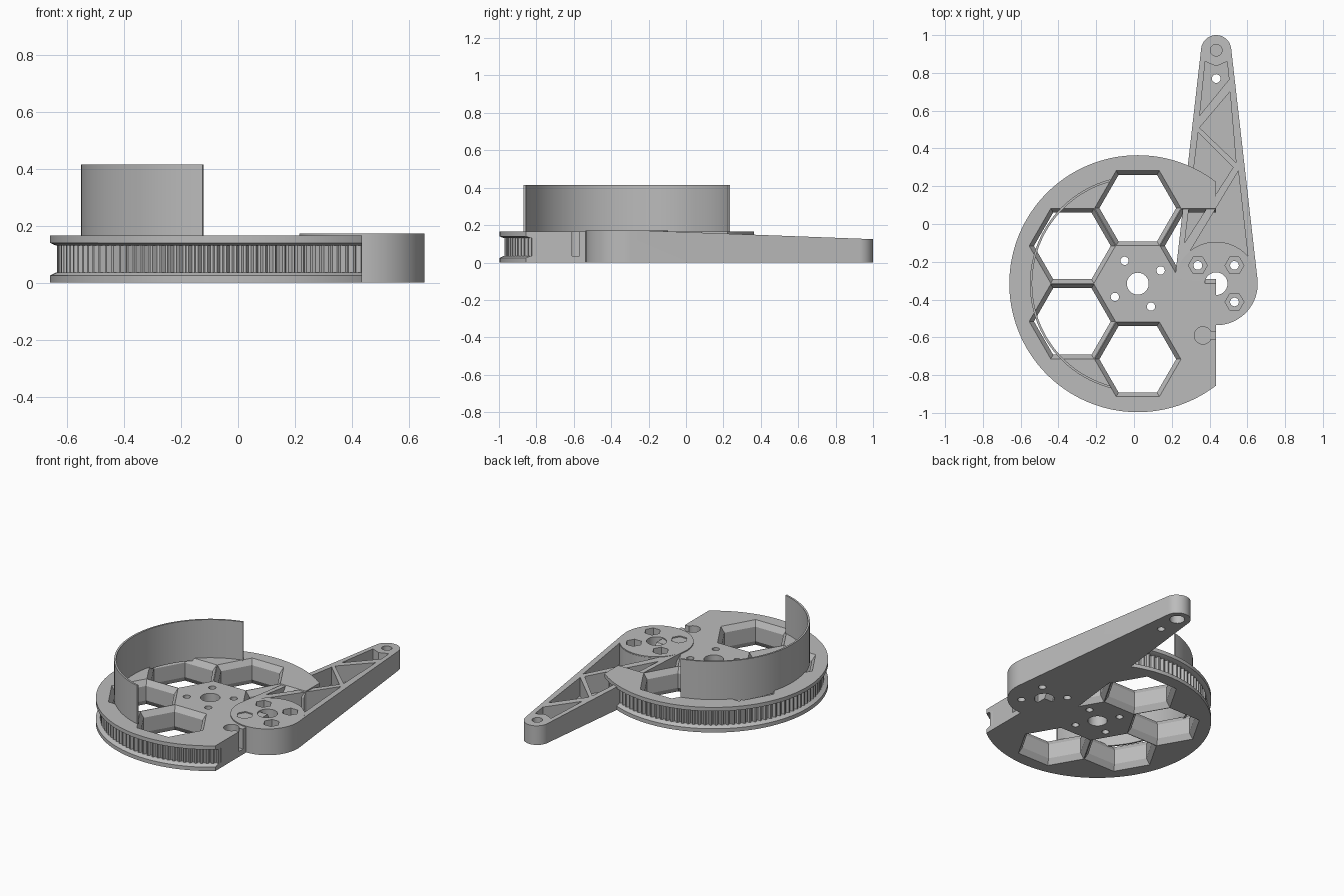
import bpy
import bmesh
from math import pi, sin, cos, radians, asin, sqrt

old = bpy.data.objects.get("Cube")
if old:
    bpy.data.objects.remove(old, do_unlink=True)

grey = bpy.data.materials.new("plain grey")
grey.use_nodes = True
grey.diffuse_color = (0.5, 0.5, 0.5, 1)
grey.node_tree.nodes["Principled BSDF"].inputs["Base Color"].default_value = (0.5, 0.5, 0.5, 1)

HUB = (0.02, -0.316)      # pulley centre
BOSS = (0.435, -0.316)    # arm pivot, on the flat of the pulley
TIP = (0.435, 0.92)       # far end of the arm
TOP = 0.165


def loft(name, rings):
    """Closed solid through rings with equal point counts."""
    bm = bmesh.new()
    loops = [[bm.verts.new(p) for p in ring] for ring in rings]
    n = len(loops[0])
    for a, b in zip(loops, loops[1:]):
        for i in range(n):
            j = (i + 1) % n
            bm.faces.new((a[i], a[j], b[j], b[i]))
    bm.faces.new(loops[0][::-1])
    bm.faces.new(loops[-1])
    bmesh.ops.recalc_face_normals(bm, faces=bm.faces[:])
    mesh = bpy.data.meshes.new(name)
    bm.to_mesh(mesh)
    bm.free()
    mesh.materials.append(grey)
    obj = bpy.data.objects.new(name, mesh)
    bpy.context.collection.objects.link(obj)
    return obj


def arc(centre, r, a0, a1, steps):
    return [(centre[0] + r * cos(a0 + (a1 - a0) * i / steps),
             centre[1] + r * sin(a0 + (a1 - a0) * i / steps)) for i in range(steps + 1)]


def prism(name, pts, z0, z1):
    return loft(name, [[(x, y, z) for x, y in pts] for z in (z0, z1)])


def turned(name, centre, sections, sides=32):
    """Stack of regular polygons given as (height, radius)."""
    return loft(name, [[(x, y, z) for x, y in arc(centre, r, 0, 2 * pi, sides)[:-1]]
                       for z, r in sections])


def polar(centre, r, degrees):
    return centre[0] + r * cos(radians(degrees)), centre[1] + r * sin(radians(degrees))


def cut(target, cutter):
    cutter.hide_render = True
    mod = target.modifiers.new("cut", 'BOOLEAN')
    mod.operation = 'DIFFERENCE'
    mod.solver = 'EXACT'
    mod.object = cutter
    bpy.context.view_layer.objects.active = target
    bpy.ops.object.modifier_apply(modifier=mod.name)
    bpy.data.objects.remove(cutter, do_unlink=True)


def smooth(obj):
    bpy.ops.object.select_all(action='DESELECT')
    obj.select_set(True)
    bpy.context.view_layer.objects.active = obj
    bpy.ops.object.shade_smooth_by_angle(angle=radians(25))


# Toothed pulley with chamfered flanges
TEETH = 120
tooth = (0.655, 0.655, 0.637, 0.637)


def pulley_ring(z, r=None):
    n = TEETH * 4
    ring = []
    for i in range(n):
        rad = r or tooth[i % 4]
        a = 2 * pi * i / n
        ring.append((HUB[0] + rad * cos(a), HUB[1] + rad * sin(a), z))
    return ring


pulley = loft("pulley", [
    pulley_ring(0, 0.68), pulley_ring(0.025, 0.68), pulley_ring(0.036, 0.658),
    pulley_ring(0.036), pulley_ring(0.13),
    pulley_ring(0.13, 0.658), pulley_ring(0.14, 0.68), pulley_ring(TOP, 0.68)])

# Flat side of the pulley
flat = BOSS[0]
cut(pulley, prism("flat_cutter", [(flat, -1.2), (1, -1.2), (1, 1), (flat, 1)], -0.1, 0.3))

# Honeycomb windows with chamfered rims
wide, narrow = 0.198 * 2 / sqrt(3), 0.176 * 2 / sqrt(3)
for angle in (30, 90, 150, 210, 270):
    cut(pulley, turned("window_cutter", polar(HUB, 0.4, angle), [
        (-0.02, wide), (0, wide), (0.035, narrow),
        (TOP - 0.035, narrow), (TOP, wide), (TOP + 0.02, wide)], 6))

# Hub bore and its four bolt holes
cut(pulley, turned("bore_cutter", HUB, [(-0.1, 0.058), (0.3, 0.058)], 48))
for angle in (30, 120, 210, 300):
    cut(pulley, turned("bolt_cutter", polar(HUB, 0.14, angle), [(-0.1, 0.022), (0.3, 0.022)], 24))

# Keyhole pocket for a cable end
cut(pulley, turned("keyhole_cutter", (0.365, -0.59), [(0.035, 0.046), (0.3, 0.046)]))
cut(pulley, prism("slot_cutter", [(0.38, -0.61), (0.5, -0.61), (0.5, -0.57), (0.38, -0.57)], 0.035, 0.3))
smooth(pulley)

# Thin curved guard standing on the pulley
start, end = radians(104.7), radians(255.3)
guard = prism("curved_guard",
              arc(HUB, 0.571, start, end, 64) + arc(HUB, 0.559, end, start, 64), 0.15, 0.415)
smooth(guard)

# Tapered arm outline: two circles joined by tangents
BOSS_R, TIP_R, ARM_TOP = 0.22, 0.08, 0.172
lean = asin((BOSS_R - TIP_R) / (TIP[1] - BOSS[1]))
arm = prism("arm", arc(BOSS, BOSS_R, pi - lean, 2 * pi + lean, 64)
            + arc(TIP, TIP_R, lean, pi - lean, 32), 0, ARM_TOP)

# Sloping top that leaves the round boss at full height
wedge = [(-0.25, ARM_TOP), (1.1, 0.121), (1.1, 0.3), (-0.25, 0.3)]
slope = loft("slope_cutter", [[(x, y, z) for y, z in wedge] for x in (0, 0.9)])
cut(slope, turned("boss_keep", BOSS, [(0, BOSS_R), (0.5, BOSS_R)], 96))
cut(arm, slope)

# Triangular pockets between diagonal ribs
pockets = [
    [(0.377, 0.86), (0.435, 0.835), (0.493, 0.86), (0.503, 0.765), (0.348, 0.575)],
    [(0.508, 0.7), (0.347, 0.51), (0.54, 0.325)],
    [(0.34, 0.485), (0.525, 0.3), (0.268, -0.1)],
    [(0.552, 0.28)] + arc(BOSS, 0.222, radians(41), radians(128), 20),
]
for pts in pockets:
    cut(arm, prism("pocket_cutter", pts, 0.03, 0.3))

# Pivot bore and bolt holes with hexagonal nut seats
cut(arm, turned("pivot_cutter", BOSS, [(-0.1, 0.06), (0.3, 0.06)], 48))
for angle in (45, 135, 225, 315):
    spot = polar(BOSS, 0.137, angle)
    cut(arm, turned("nut_cutter", spot, [(0.1, 0.05), (0.3, 0.05)], 6))
    cut(arm, turned("bolt_cutter", spot, [(-0.1, 0.023), (0.15, 0.023)], 24))

# Tip: blind holes above and below, and a small through hole
cut(arm, turned("tip_top_cutter", TIP, [(0.085, 0.031), (0.3, 0.031)]))
cut(arm, turned("tip_bottom_cutter", TIP, [(-0.1, 0.045), (0.065, 0.045)]))
cut(arm, turned("tip_pin_cutter", (0.435, 0.77), [(-0.1, 0.023), (0.3, 0.023)], 24))
smooth(arm)
